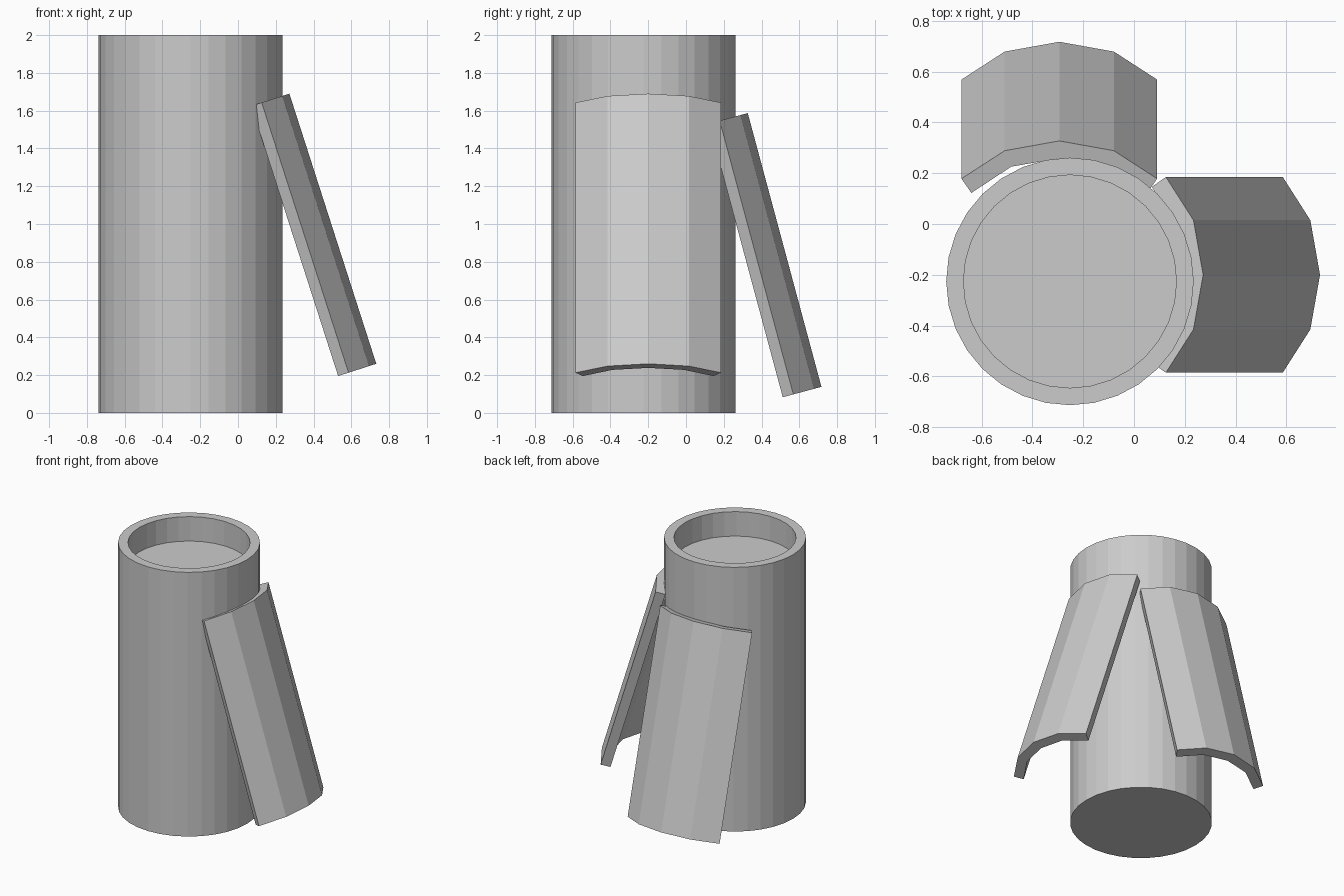
import bpy, bmesh
from math import radians, sin, cos, pi
from mathutils import Vector

if "Cube" in bpy.data.objects:
    bpy.data.objects.remove(bpy.data.objects["Cube"])


def add_object(name, bm):
    bmesh.ops.recalc_face_normals(bm, faces=bm.faces)
    mesh = bpy.data.meshes.new(name)
    bm.to_mesh(mesh)
    bm.free()
    obj = bpy.data.objects.new(name, mesh)
    bpy.context.collection.objects.link(obj)
    return obj


def lathe_cup(name, center, profile, sides=32):
    """Stack of rings capped at both ends."""
    bm = bmesh.new()
    rings = [[bm.verts.new((center[0] + r * cos(2 * pi * i / sides),
                            center[1] + r * sin(2 * pi * i / sides), z))
              for i in range(sides)] for r, z in profile]
    for a, b in zip(rings, rings[1:]):
        for i in range(sides):
            j = (i + 1) % sides
            bm.faces.new((a[i], a[j], b[j], b[i]))
    bm.faces.new(rings[0])
    bm.faces.new(rings[-1])
    return add_object(name, bm)


def curved_panel(name, top, bottom, across):
    """Extrude the bent cross-section from the top to the bottom crest point."""
    top, bottom, across = Vector(top), Vector(bottom), Vector(across)
    down = (bottom - top).normalized()
    normal = across.cross(down)
    if normal.z < 0:
        normal = -normal
    # Half sections: (distance across, depth below crest)
    outer = [(0, 0), (0.215, 0.040), (0.385, 0.154)]
    inner = [(0, 0.071), (0.189, 0.105), (0.346, 0.212)]

    def full(half):
        return [(-w, d) for w, d in half[:0:-1]] + half

    bm = bmesh.new()
    grid = [[[bm.verts.new(end + across * w - normal * d) for w, d in full(half)]
             for half in (outer, inner)] for end in (top, bottom)]
    (to, ti), (bo, bi) = grid
    for i in range(4):
        for a, b in ((to, bo), (bo, bi), (bi, ti), (ti, to)):
            bm.faces.new((a[i], a[i + 1], b[i + 1], b[i]))
    for i in (0, 4):
        bm.faces.new((to[i], bo[i], bi[i], ti[i]))
    return add_object(name, bm)


# Main tube with a shallow recess in its top
lathe_cup("tube_body", (-0.252, -0.226),
          [(0.487, 0), (0.487, 2), (0.419, 2), (0.419, 1.815)])

# Two leaning curved panels
curved_panel("right_panel", (0.272, -0.2, 1.69), (0.732, -0.2, 0.26), (0, 1, 0))
curved_panel("back_panel", (-0.294, 0.327, 1.587), (-0.294, 0.717, 0.138), (1, 0, 0))
